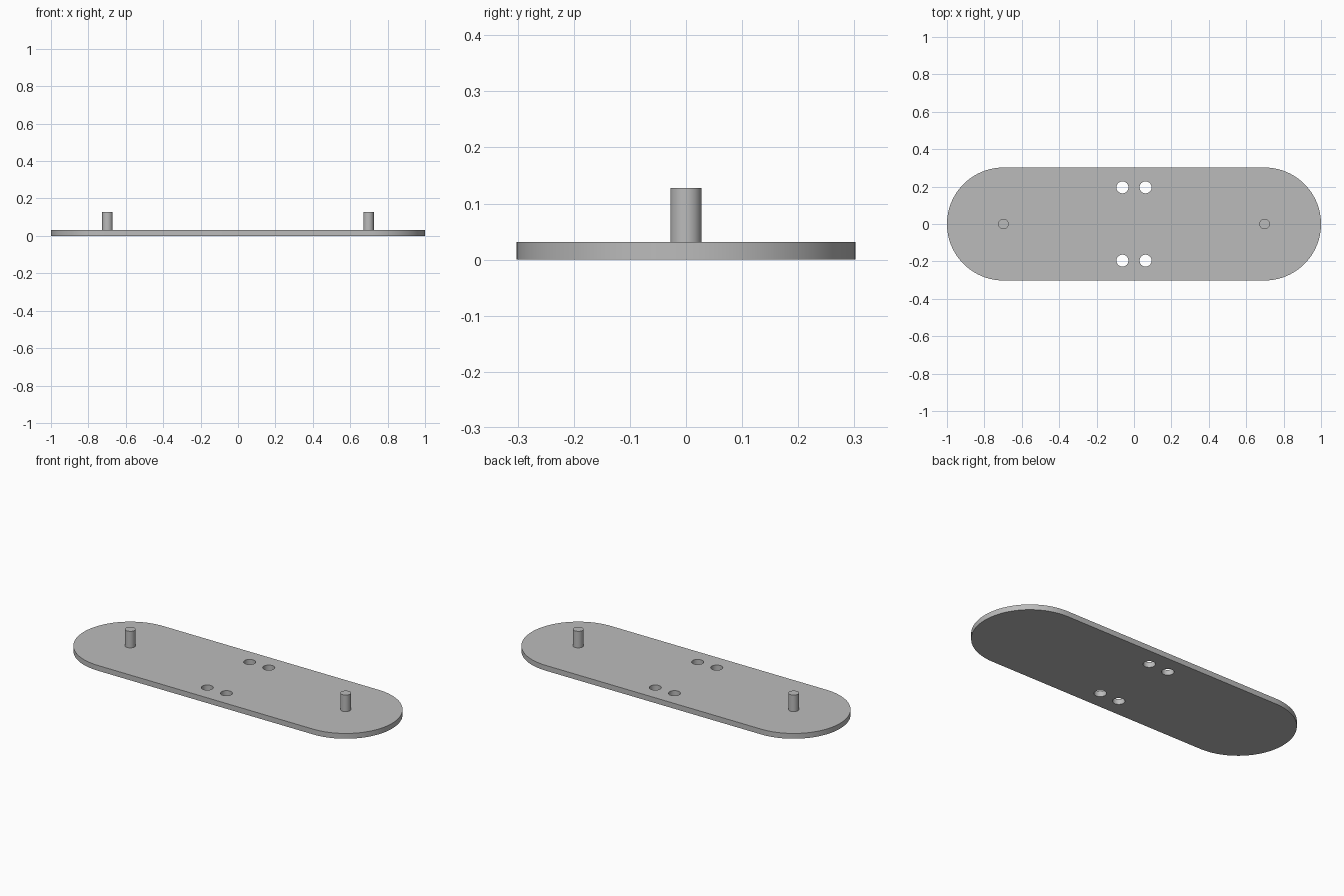
import bpy, bmesh
from math import cos, sin, pi, radians

cube = bpy.data.objects.get("Cube")
if cube:
    bpy.data.objects.remove(cube, do_unlink=True)

END_X, END_R = 0.698, 0.302
THICK, PIN_TOP, PIN_R = 0.031, 0.128, 0.028
HOLE_X, HOLE_Y, HOLE_R = 0.062, 0.196, 0.032

grey = bpy.data.materials.new("plain grey")
grey.use_nodes = True
colour = (0.5, 0.5, 0.5, 1)
grey.diffuse_color = colour
grey.node_tree.nodes["Principled BSDF"].inputs["Base Color"].default_value = colour


def arc(cx, cy, r, start, sweep, steps):
    return [(cx + r * cos(start + sweep * i / steps),
             cy + r * sin(start + sweep * i / steps)) for i in range(steps + 1)]


def circle(cx, cy, r, steps=48):
    return arc(cx, cy, r, 0, 2 * pi, steps)[:-1]


def extruded(name, outlines, z0, z1):
    """Fill closed outlines (the inner ones become holes) and extrude upward."""
    bm = bmesh.new()
    edges = []
    for points in outlines:
        verts = [bm.verts.new((x, y, z0)) for x, y in points]
        edges += [bm.edges.new((v, verts[i - 1])) for i, v in enumerate(verts)]
    bmesh.ops.triangle_fill(bm, edges=edges, use_beauty=True, normal=(0, 0, 1))
    result = bmesh.ops.extrude_face_region(bm, geom=bm.faces[:], use_keep_orig=True)
    top = [g for g in result["geom"] if isinstance(g, bmesh.types.BMVert)]
    bmesh.ops.translate(bm, verts=top, vec=(0, 0, z1 - z0))
    bmesh.ops.recalc_face_normals(bm, faces=bm.faces[:])
    mesh = bpy.data.meshes.new(name)
    bm.to_mesh(mesh)
    bm.free()
    mesh.materials.append(grey)
    obj = bpy.data.objects.new(name, mesh)
    bpy.context.collection.objects.link(obj)
    bpy.ops.object.select_all(action="DESELECT")
    obj.select_set(True)
    bpy.context.view_layer.objects.active = obj
    bpy.ops.object.shade_smooth_by_angle(angle=radians(30))
    return obj


# Round-ended plate with four through holes
outline = arc(END_X, 0, END_R, -pi / 2, pi, 48) + arc(-END_X, 0, END_R, pi / 2, pi, 48)
holes = [circle(sx * HOLE_X, sy * HOLE_Y, HOLE_R) for sx in (-1, 1) for sy in (-1, 1)]
extruded("base_plate", [outline] + holes, 0, THICK)

# Upright pins at the end centres
for side, sx in (("left", 1), ("right", -1)):
    extruded(side + "_pin", [circle(sx * END_X, 0, PIN_R)], THICK, PIN_TOP)
